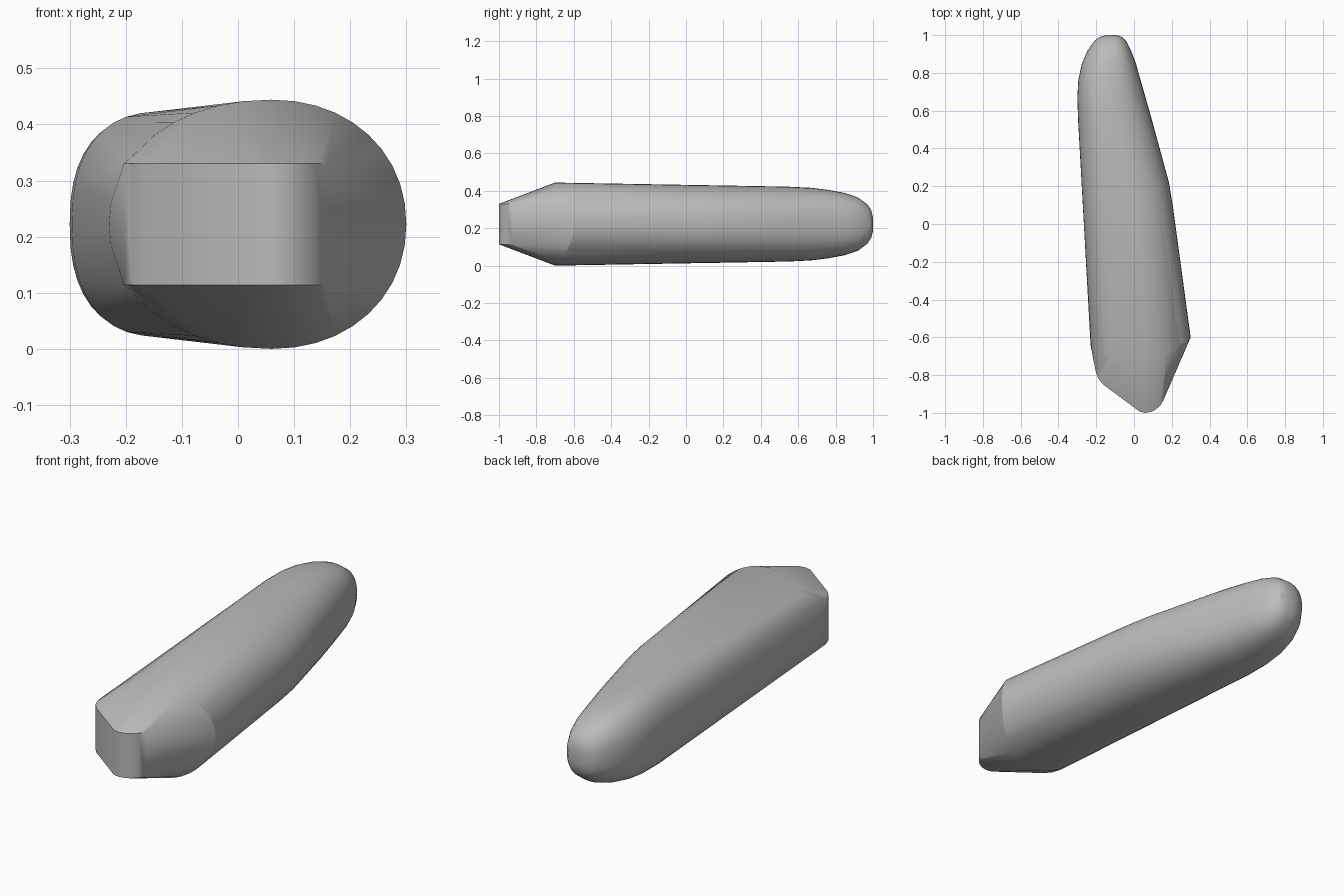
import bpy, bmesh, math

cube = bpy.data.objects.get("Cube")
if cube:
    bpy.data.objects.remove(cube)

MID_Z = 0.223
STEPS = 40

# One flat grey for the whole body
grey = bpy.data.materials.new("mid grey")
grey.use_nodes = True
colour = (0.5, 0.5, 0.5, 1)
grey.diffuse_color = colour
grey.node_tree.nodes["Principled BSDF"].inputs["Base Color"].default_value = colour


def ring(y, left, right, crown, half_height, power, bend_left=0, bend_right=0):
    """Lopsided superellipse across the body, highest at x = crown."""
    points = []
    for i in range(STEPS):
        a = math.tau * i / STEPS
        c, s = math.cos(a), math.sin(a)
        u = math.copysign(abs(c) ** (2 / power), c)
        v = math.copysign(abs(s) ** (2 / power), s)
        reach, bend = (right - crown, bend_right) if u > 0 else (crown - left, bend_left)
        points.append((crown + u * reach, y + bend * u * u, MID_Z + v * half_height))
    return points


# Widest section near the front, bent so its sides sit further back
points = ring(-0.7, -0.23, 0.3, 0.06, 0.222, 2.1, 0.06, 0.1)

# Tapering body and rounded rear: y, left, right, crown, half height, power
for section in [
    (0.1, -0.27, 0.205, -0.04, 0.208, 2.2),
    (0.22, -0.277, 0.185, -0.06, 0.206, 2.2),
    (0.55, -0.296, 0.095, -0.14, 0.2, 2.4),
    (0.67, -0.3, 0.06, -0.15, 0.194, 2.4),
    (0.76, -0.295, 0.035, -0.15, 0.183, 2.4),
    (0.85, -0.276, 0.01, -0.14, 0.166, 2.4),
    (0.92, -0.245, -0.016, -0.13, 0.142, 2.4),
    (0.97, -0.21, -0.042, -0.12, 0.105, 2.4),
    (0.99, -0.182, -0.062, -0.12, 0.075, 2.4),
    (1.0, -0.145, -0.09, -0.12, 0.035, 2.4),
]:
    points += ring(*section)

# Upright blunt wall at the front tip
for x, y in [(-0.203, -0.78), (-0.188, -0.82), (-0.163, -0.85), (0.0, -0.97),
             (0.03, -0.993), (0.06, -1.0), (0.09, -0.995), (0.115, -0.982),
             (0.14, -0.96), (0.157, -0.93)]:
    points += [(x, y, MID_Z + side * 0.108) for side in (-1, 1)]

# Skin the outline points into one convex body
bm = bmesh.new()
for p in points:
    bm.verts.new(p)
hull = bmesh.ops.convex_hull(bm, input=bm.verts)
loose = {g for g in hull["geom_interior"] + hull["geom_unused"]
         if isinstance(g, bmesh.types.BMVert)}
bmesh.ops.delete(bm, geom=list(loose), context="VERTS")
bmesh.ops.dissolve_limit(bm, angle_limit=math.radians(0.5), verts=bm.verts, edges=bm.edges)
bmesh.ops.recalc_face_normals(bm, faces=bm.faces)
low = min(v.co.z for v in bm.verts)
bmesh.ops.translate(bm, verts=bm.verts, vec=(0, 0, -low))

mesh = bpy.data.meshes.new("body")
bm.to_mesh(mesh)
bm.free()
mesh.materials.append(grey)
body = bpy.data.objects.new("body", mesh)
bpy.context.collection.objects.link(body)
bpy.context.view_layer.objects.active = body
body.select_set(True)
bpy.ops.object.shade_smooth_by_angle(angle=math.radians(25))
